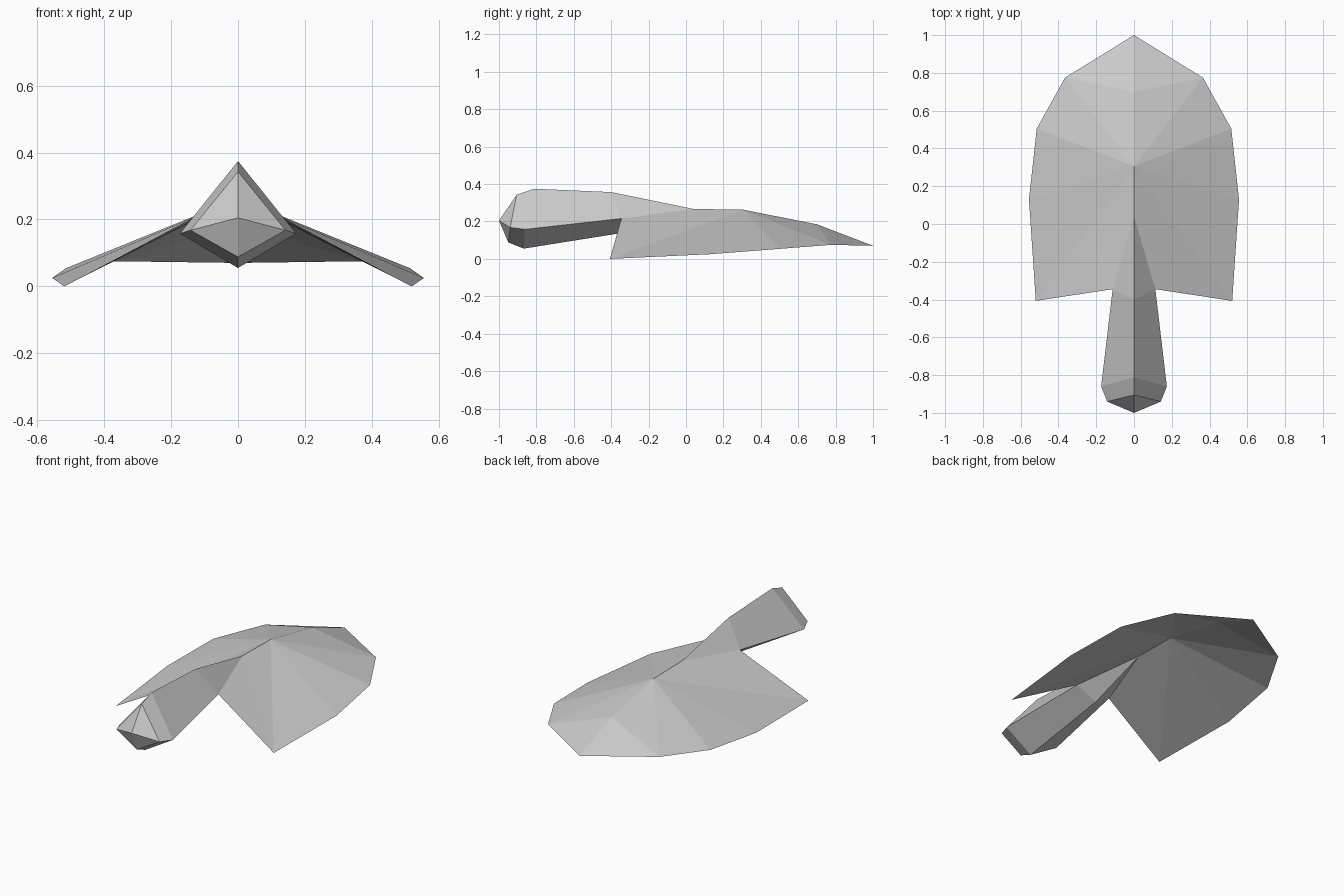
import bpy, bmesh

if "Cube" in bpy.data.objects:
    bpy.data.objects.remove(bpy.data.objects["Cube"])

steel = bpy.data.materials.new("plain grey")
steel.diffuse_color = (0.6, 0.6, 0.6, 1)
steel.use_nodes = True
steel.node_tree.nodes["Principled BSDF"].inputs["Base Color"].default_value = steel.diffuse_color


def mirrored_object(name, half_faces, sheet=False):
    """Build the +x half from point tuples, mirror it over x = 0 and weld."""
    bm = bmesh.new()
    for pts in half_faces:
        bm.faces.new([bm.verts.new(p) for p in pts])
    bmesh.ops.remove_doubles(bm, verts=bm.verts[:], dist=0.0005)
    bmesh.ops.mirror(bm, geom=bm.verts[:] + bm.edges[:] + bm.faces[:],
                     axis='X', merge_dist=0.0005)
    bmesh.ops.remove_doubles(bm, verts=bm.verts[:], dist=0.0005)
    bmesh.ops.recalc_face_normals(bm, faces=bm.faces[:])
    bm.normal_update()
    if sheet:  # an open sheet faces upwards
        bmesh.ops.reverse_faces(bm, faces=[f for f in bm.faces if f.normal.z < 0])
    mesh = bpy.data.meshes.new(name)
    bm.to_mesh(mesh)
    bm.free()
    mesh.materials.append(steel)
    obj = bpy.data.objects.new(name, mesh)
    bpy.context.collection.objects.link(obj)
    return obj


# points shared by blade and handle
neck = (0, 0.04, 0.267)
root = (0.113, -0.345, 0.216)

# blade: a fan of facets around the hub, with a crest towards the tip
hub, crest, tip = (0, 0.305, 0.263), (0, 0.70, 0.185), (0, 1, 0.07)
rim = [(0.365, 0.775, 0.075), (0.515, 0.505, 0.054),
       (0.556, 0.13, 0.025), (0.52, -0.407, 0.0)]
blade = [(crest, tip, rim[0])]
fan = [crest] + rim + [neck]
blade += [(hub, a, b) for a, b in zip(fan, fan[1:])]
blade.append((neck, rim[-1], root))
mirrored_object("blade", blade, sheet=True)

# handle: kite-shaped rings (top, side, keel) between the end point and the neck
end = (0, -1, 0.205)
rings = [
    ((0, -0.905, 0.343), (0.142, -0.94, 0.168), (0, -0.95, 0.088)),
    ((0, -0.812, 0.375), (0.174, -0.86, 0.158), (0, -0.867, 0.055)),
    ((0, -0.40, 0.357), root, (0, -0.32, 0.142)),
]
handle = []
for i in range(2):
    handle.append((end, rings[0][i], rings[0][i + 1]))
    handle.append((neck, rings[-1][i + 1], rings[-1][i]))
    for a, b in zip(rings, rings[1:]):
        handle.append((a[i], b[i], b[i + 1], a[i + 1]))
mirrored_object("handle", handle)
